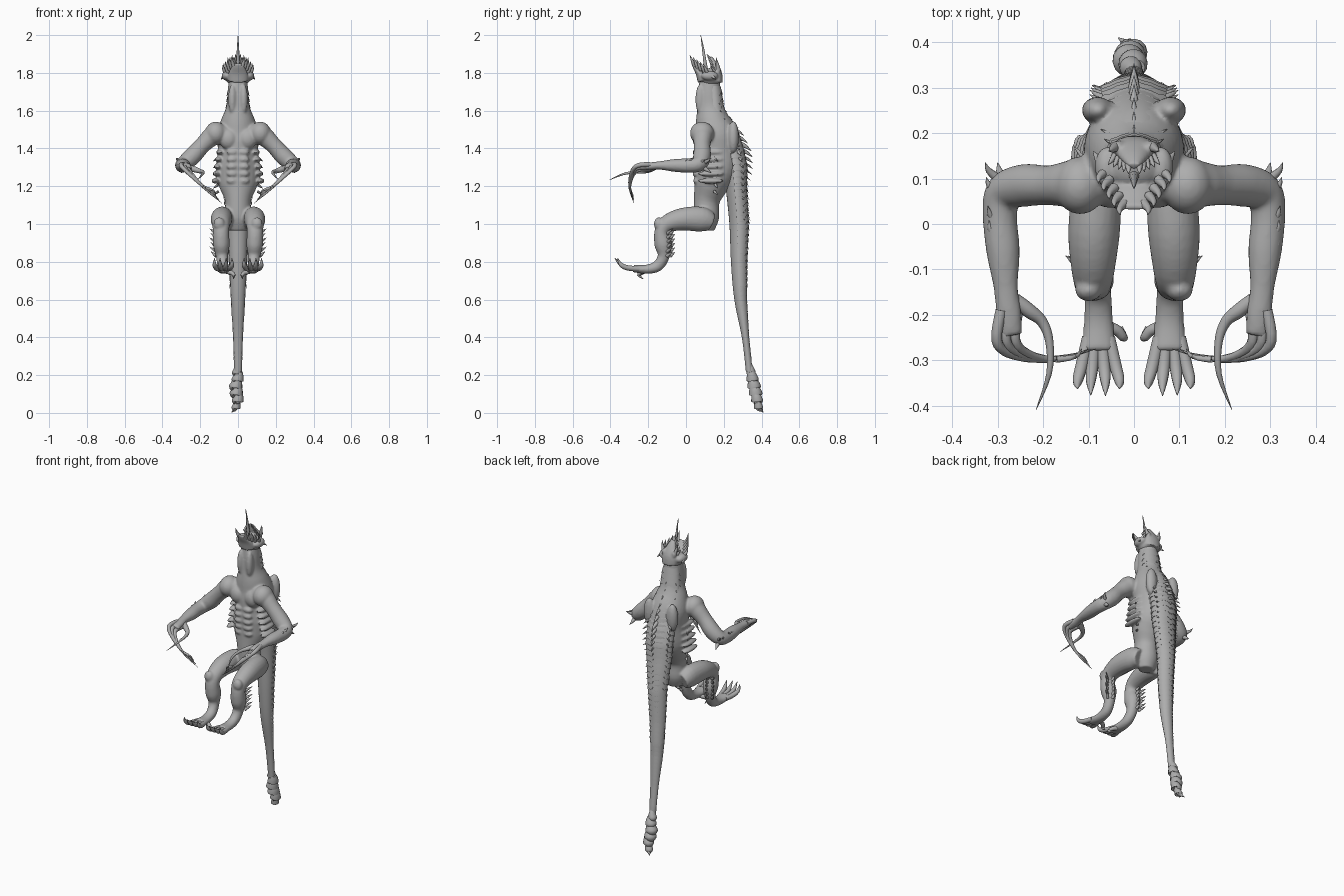
import bpy, bmesh, math, random
from mathutils import Vector, Matrix

random.seed(4)
old = bpy.data.objects.get("Cube")
if old:
    bpy.data.objects.remove(old, do_unlink=True)

hide = bpy.data.materials.new("grey_hide")
hide.use_nodes = True
GREY = (0.42, 0.42, 0.42, 1)
hide.diffuse_color = GREY
hide.node_tree.nodes["Principled BSDF"].inputs["Base Color"].default_value = GREY

X, Y, Z = Vector((1, 0, 0)), Vector((0, 1, 0)), Vector((0, 0, 1))


def spline(rows, t):
    """Catmull-Rom through rows of numbers, t in 0..1."""
    f = t * (len(rows) - 1)
    i = min(int(f), len(rows) - 2)
    f -= i
    a, b, c, d = (rows[max(0, min(len(rows) - 1, i + k))] for k in (-1, 0, 1, 2))
    return [0.5 * (2 * q + (r - p) * f + (2 * p - 5 * q + 4 * r - s) * f * f
                   + (3 * q - p - 3 * r + s) * f ** 3) for p, q, r, s in zip(a, b, c, d)]


def loft(bm, rows, ref=Z, side=1, steps=4, sides=20):
    """Tube through (x, y, z, radius across, radius along ref) rows."""
    rows = [r if len(r) == 5 else (*r, r[3]) for r in rows]
    n = steps * (len(rows) - 1)
    pts = [spline(rows, i / n) for i in range(n + 1)]
    rings = []
    for i, p in enumerate(pts):
        t = Vector(pts[min(i + 1, n)][:3]) - Vector(pts[max(i - 1, 0)][:3])
        u = t.cross(ref).normalized()
        v = u.cross(t).normalized()
        ring = []
        for k in range(sides):
            a = math.tau * k / sides
            co = Vector(p[:3]) + u * math.cos(a) * max(p[3], .0008) + v * math.sin(a) * max(p[4], .0008)
            ring.append(bm.verts.new((co.x * side, co.y, co.z)))
        rings.append(ring)
    for a, b in zip(rings, rings[1:]):
        for k in range(sides):
            j = (k + 1) % sides
            bm.faces.new((a[k], a[j], b[j], b[k]))
    bm.faces.new(rings[0])
    bm.faces.new(rings[-1])


def spike(bm, base, tip, r, side=1, bend=(0, 0, 0)):
    """Tapered, slightly bent thorn."""
    base, tip = Vector(base), Vector(tip)
    mid = (base + tip) / 2 + Vector(bend)
    d = tip - base
    ref = X if abs(d.x) < 0.7 * d.length else Z
    loft(bm, [(*base, r), (*mid, r * .65), (*tip, .0005)], ref, side, 3, 8)


def blob(bm, pos, size, side=1):
    m = Matrix.Translation((pos[0] * side, pos[1], pos[2])) @ Matrix.Diagonal((*size, 1))
    bmesh.ops.create_uvsphere(bm, u_segments=20, v_segments=12, radius=1, matrix=m)


def finish(bm, name, voxel=0):
    bmesh.ops.recalc_face_normals(bm, faces=bm.faces)
    me = bpy.data.meshes.new(name)
    bm.to_mesh(me)
    bm.free()
    me.materials.append(hide)
    ob = bpy.data.objects.new(name, me)
    bpy.context.collection.objects.link(ob)
    for p in me.polygons:
        p.use_smooth = True
    if voxel:
        r = ob.modifiers.new("blend", 'REMESH')
        r.mode, r.voxel_size, r.use_smooth_shade = 'VOXEL', voxel, True
        s = ob.modifiers.new("soften", 'SMOOTH')
        s.factor, s.iterations = 0.5, 4
    else:
        bpy.ops.object.select_all(action='DESELECT')
        bpy.context.view_layer.objects.active = ob
        ob.select_set(True)
        bpy.ops.object.shade_smooth_by_angle(angle=math.radians(45))


# Body: torso, neck, limbs and muscles blended into one skin
body = bmesh.new()
torso = [(1.80, .125, .045, .05), (1.70, .125, .055, .06), (1.62, .13, .062, .07),
         (1.55, .14, .09, .09), (1.47, .16, .11, .115), (1.38, .165, .105, .12),
         (1.28, .155, .115, .115), (1.20, .13, .10, .09), (1.12, .11, .068, .068),
         (1.03, .11, .07, .065), (.965, .11, .045, .04)]
loft(body, [(0, y, z, rx, ry) for z, y, rx, ry in torso], Y, sides=32)
arm = [(.06, .10, 1.47, .05), (.12, .09, 1.475, .055), (.185, .085, 1.42, .044),
       (.24, .085, 1.36, .047), (.285, .07, 1.32, .042), (.295, .02, 1.31, .038, .038),
       (.288, -.06, 1.31, .037, .034), (.282, -.14, 1.31, .027, .022),
       (.275, -.2, 1.305, .028, .02), (.27, -.245, 1.30, .024, .016)]
leg = [(.065, .13, 1.01, .05), (.08, .08, 1.025, .066, .055), (.088, -.02, 1.025, .06, .057),
       (.09, -.10, 1.0, .047, .048), (.09, -.128, .955, .04, .042),
       (.088, -.12, .89, .047, .044), (.085, -.118, .83, .032, .032),
       (.08, -.15, .778, .03, .03), (.078, -.21, .76, .024, .032), (.078, -.28, .765, .02, .038)]
for s in (1, -1):
    loft(body, arm, Z, s)
    loft(body, leg, X, s)
    blob(body, (.118, .085, 1.48), (.057, .064, .062), s)     # shoulder
    blob(body, (.05, .075, 1.45), (.05, .04, .055), s)        # chest
    blob(body, (.08, .25, 1.46), (.035, .03, .085), s)        # shoulder blade
    blob(body, (.03, .075, 1.66), (.022, .025, .08), s)       # throat cord
    blob(body, (.10, -.145, 1.0), (.03, .025, .035), s)       # kneecap
    for i in range(5):                                        # ribs and belly muscles
        z = 1.38 - i * .038
        blob(body, (.095 + .006 * i, .13, z), (.022, .07, .014), s)
        blob(body, (.03, .055 - .004 * math.sin(i), z), (.03, .02, .018), s)
finish(body, "body", .0065)

# Tail and spine
spine = [(1.72, .145, .05, .04), (1.60, .155, .06, .045), (1.50, .205, .072, .06),
         (1.40, .24, .08, .062), (1.30, .262, .08, .06), (1.20, .265, .075, .055),
         (1.00, .28, .055, .05), (.80, .28, .046, .042), (.60, .289, .037, .033),
         (.40, .315, .025, .019), (.22, .335, .02, .018)]


def spine_at(z):
    for a, b in zip(spine, spine[1:]):
        if z >= b[0]:
            f = (a[0] - z) / (a[0] - b[0])
            return [p + (q - p) * f for p, q in zip(a[1:], b[1:])]
    return spine[-1][1:]


tail = bmesh.new()
loft(tail, [(0, y, z, rx, ry) for z, y, rx, ry in spine], Y, sides=24)
finish(tail, "tail")

# Overlapping back plates, toothed along the lower edge
plates = bmesh.new()
COLS = 16
z = 1.73
while z > .30:
    h = .034 if z > .7 else .026
    flare = .10 if z > .7 else .04
    rings = []
    for drop, grow, tooth in ((0, .98, 0), (.6, 1 + flare * .5, .1), (1.1, 1 + flare, .45), (.9, .9, 0)):
        ring = []
        for k in range(COLS + 1):
            a = math.radians(-100 + 200 * k / COLS)
            point = 1 if k in (0, 4, 8, 12, 16) else 0
            zz = z - h * (drop + tooth * point)
            y, rx, ry = spine_at(zz)
            g = grow + tooth * flare * point
            ring.append(plates.verts.new((math.sin(a) * rx * g, y + math.cos(a) * ry * g, zz)))
        rings.append(ring)
    for a, b in zip(rings, rings[1:]):
        for k in range(COLS):
            plates.faces.new((a[k], a[k + 1], b[k + 1], b[k]))
    z -= h
finish(plates, "back_plates")

# Spines down the back, longest at mid back, and thorns along the flanks
thorns = bmesh.new()
for i in range(18):
    z = 1.64 - i * .036
    size = max(.012, .055 - abs(z - 1.42) * .2)
    y, rx, ry = spine_at(z)
    spike(thorns, (0, y + ry - .01, z), (0, y + ry + size, z - size * .7), size * .28, bend=(0, 0, .006))
    for s in (1, -1):
        spike(thorns, (rx * .8, y + ry * .5, z), (rx + size * .35, y + ry * .6 + size * .3, z - size * .6),
              size * .2, s)
        if 1.15 < z < 1.38:
            spike(thorns, (.105, .14 + .02 * random.random(), z), (.132, .17, z - .02), .008, s)
finish(thorns, "back_thorns")

# Twisted tail club
club = bmesh.new()
for i in range(6):
    z = .255 - i * .037
    r = (.022, .029, .032, .032, .028, .021)[i]
    y = .335 + .008 * i
    x = .006 * math.sin(i * 2)
    loft(club, [(x, y, z, r * .65), (x - .003, y + .006, z - .025, r * .95, r),
                (x - .008, y + .01, z - .046, r * 1.1), (x - .006, y + .009, z - .05, r * .5)], Vector((.35, 1, .1)), sides=14)
spike(club, (-.004, .375, .06), (-.035, .41, .002), .02, bend=(.006, 0, -.006))
finish(club, "tail_club")

# Head: skull tilted skyward, jaws agape
head = bmesh.new()
blob(head, (0, .13, 1.775), (.066, .06, .05))
loft(head, [(0, .165, 1.75, .05, .03), (0, .165, 1.80, .048, .025), (0, .145, 1.85, .03, .018),
            (0, .128, 1.885, .014, .008)], Y)
loft(head, [(0, .09, 1.76, .055, .03), (0, .07, 1.80, .05, .02), (0, .048, 1.83, .036, .012),
            (0, .035, 1.85, .026, .006)], Y)
for s in (1, -1):
    blob(head, (.06, .125, 1.785), (.026, .045, .026), s)
    blob(head, (.035, .17, 1.815), (.014, .014, .025), s)
finish(head, "head", .0055)

fringe = bmesh.new()
for s in (1, -1):
    for i in range(5):
        f = i / 4
        spike(fringe, (.022 + .042 * f, .045 + .07 * f, 1.835 - .04 * f),
              (.03 + .048 * f, .02 + .07 * f, 1.895 - .045 * f), .011, s, (.006, 0, 0))
        spike(fringe, (.012 + .03 * f, .13 + .02 * f, 1.87 - .06 * f),
              (.012 + .045 * f, .11 + .02 * f, 1.90 - .06 * f), .008, s)
    spike(fringe, (.07, .13, 1.79), (.09, .16, 1.765), .012, s)
    spike(fringe, (.04, .17, 1.82), (.055, .16, 1.88), .012, s)
finish(fringe, "jaw_spikes")

tongue = bmesh.new()
loft(tongue, [(0, .11, 1.78, .014), (0, .10, 1.86, .009), (0, .09, 1.93, .006), (0, .078, 2.0, .001)], Y, sides=10)
finish(tongue, "tongue")

# Hands with long sweeping claws, feet with short ones
for s, label in ((1, "left"), (-1, "right")):
    hand = bmesh.new()
    for i in range(3):
        loft(hand, [(.292 - .018 * i, -.19, 1.315 - .012 * i, .013), (.302 - .02 * i, -.255, 1.31 - .012 * i, .012),
                    (.275 - .02 * i, -.285, 1.28 - .014 * i, .010), (.21 - .012 * i, -.298, 1.22 - .01 * i, .008),
                    (.15 - .01 * i, -.292, 1.165 + .006 * i, .005), (.085 + .015 * i, -.275, 1.11 + .016 * i, .0008)],
             Vector((.5, .3, -.8)).cross(Y), s, sides=10)
    loft(hand, [(.262, -.165, 1.30, .014), (.232, -.19, 1.29, .016), (.202, -.215, 1.28, .012),
                (.186, -.26, 1.275, .009), (.187, -.33, 1.265, .006), (.215, -.408, 1.232, .0008)], Z, s, sides=10)
    finish(hand, label + "_claws")

    toes = bmesh.new()
    for dx in (-.046, -.015, .017, .046):
        loft(toes, [(.078 + dx * .5, -.25, .762, .014), (.078 + dx * .8, -.31, .768, .014),
                    (.078 + dx, -.345, .785, .011), (.078 + dx, -.385 + abs(dx) * .5, .82, .001)], X, s, sides=10)
    loft(toes, [(.06, -.225, .75, .014), (.036, -.235, .742, .012), (.022, -.25, .73, .009),
                (.026, -.225, .708, .001)], Y, s, sides=10)
    finish(toes, label + "_toes")

    # Thorns on elbow, forearm and shin
    limb = bmesh.new()
    for i in range(6):
        y = .10 - i * .032
        spike(limb, (.30, y, 1.325), (.327 - .002 * i, y + .035, 1.35 - .01 * (i % 3)), .011, s, (.006, 0, 0))
    spike(limb, (.29, .09, 1.30), (.30, .135, 1.27), .014, s)
    for i in range(6):
        z = .95 - i * .024
        spike(limb, (.115, -.10, z), (.15 - .006 * (i % 2), -.07, z + .025), .01, s)
        spike(limb, (.09, -.085, z), (.095, -.058, z + .022), .01, s)
    finish(limb, label + "_limb_thorns")
